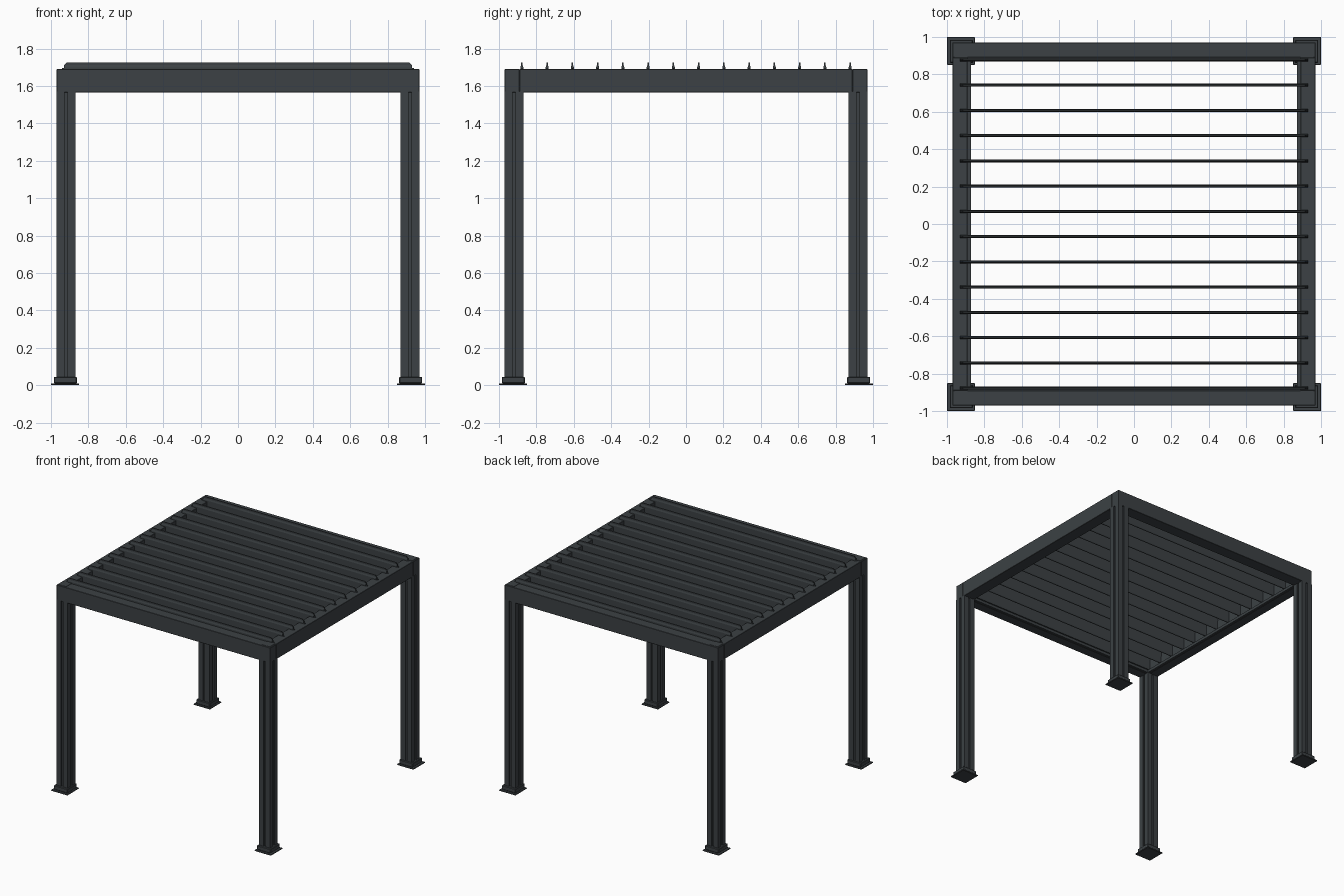
import bpy, bmesh
from mathutils import Vector

if "Cube" in bpy.data.objects:
    bpy.data.objects.remove(bpy.data.objects["Cube"])

mat = bpy.data.materials.new("dark_slate")
mat.diffuse_color = (0.045, 0.053, 0.058, 1)
mat.use_nodes = True
mat.node_tree.nodes["Principled BSDF"].inputs["Base Color"].default_value = mat.diffuse_color


def finish(name, bm, bevel=0):
    bmesh.ops.recalc_face_normals(bm, faces=bm.faces)
    me = bpy.data.meshes.new(name)
    bm.to_mesh(me)
    bm.free()
    ob = bpy.data.objects.new(name, me)
    bpy.context.collection.objects.link(ob)
    me.materials.append(mat)
    if bevel:
        m = ob.modifiers.new("edge_bevel", 'BEVEL')
        m.width, m.segments = bevel, 1
    return ob


def box(name, lo, hi, bevel=0):
    lo, hi = Vector(lo), Vector(hi)
    bm = bmesh.new()
    bmesh.ops.create_cube(bm, size=1)
    for v in bm.verts:
        v.co = Vector(a * b for a, b in zip(v.co, hi - lo)) + (lo + hi) / 2
    return finish(name, bm, bevel)


def extrude(name, pts, vec):
    bm = bmesh.new()
    f = bm.faces.new([bm.verts.new(p) for p in pts])
    r = bmesh.ops.extrude_face_region(bm, geom=[f], use_keep_orig=True)
    top = [v for v in r["geom"] if isinstance(v, bmesh.types.BMVert)]
    bmesh.ops.translate(bm, verts=top, vec=vec)
    return finish(name, bm)


# Grooved post section: one side, rotated four times
side = [(-0.05, -0.05), (-0.008, -0.05), (-0.008, -0.04), (0.008, -0.04), (0.008, -0.05)]
section = []
for k in range(4):
    section += side
    side = [(-y, x) for x, y in side]

# Corner posts with stepped feet and top caps
for sx, xn in ((-1, "left"), (1, "right")):
    for sy, yn in ((-1, "front"), (1, "back")):
        n = f"{yn}_{xn}"
        cx, cy = sx * 0.92, sy * 0.92
        extrude(n + "_post", [(cx + x, cy + y, 0.01) for x, y in section], (0, 0, 1.56))
        for part, h, z0, z1, c, bv in (("base_plate", 0.075, 0, 0.01, 0.925, 0.003),
                                       ("base_collar", 0.062, 0.01, 0.045, 0.923, 0.004),
                                       ("corner_cap", 0.035, 1.68, 1.692, 0.925, 0.001)):
            box(f"{n}_{part}", (sx * c - h, sy * c - h, z0), (sx * c + h, sy * c + h, z1), bv)

# Roof frame beams with a gutter ledge on the inside
Z0, Z1 = 1.565, 1.69
for s, yn, xn in ((-1, "front", "left"), (1, "back", "right")):
    a, b = sorted((s * 0.97, s * 0.89))
    box(yn + "_beam", (-0.97, a, Z0), (0.97, b, Z1), 0.002)
    box(xn + "_beam", (a, -0.89, Z0), (b, 0.89, Z1), 0.002)
    a, b = sorted((s * 0.895, s * 0.872))
    box(yn + "_gutter", (-0.89, a, Z0 + 0.002), (0.89, b, Z0 + 0.025))
    box(xn + "_gutter", (a, -0.89, Z0 + 0.002), (b, 0.89, Z0 + 0.025))

# Upright louvre blades: thin body with a narrow top lip and clipped ends
blade = [(-0.003, 1.598), (0.003, 1.598), (0.007, 1.612), (0.008, 1.70), (0.004, 1.712),
         (0.004, 1.725), (-0.004, 1.725), (-0.004, 1.712), (-0.008, 1.70), (-0.007, 1.612)]
for i in range(14):
    y = (i - 6.5) * 0.135
    ob = extrude(f"louvre_{i + 1}", [(-0.93, y + p, z) for p, z in blade], (1.86, 0, 0))
    for v in ob.data.vertices:
        if v.co.z > 1.72:
            v.co.x *= 0.915 / 0.93
    # Pivot pins at both ends
    box(f"louvre_pin_{i + 1}", (-0.942, y - 0.003, 1.685), (0.942, y + 0.003, 1.696))
